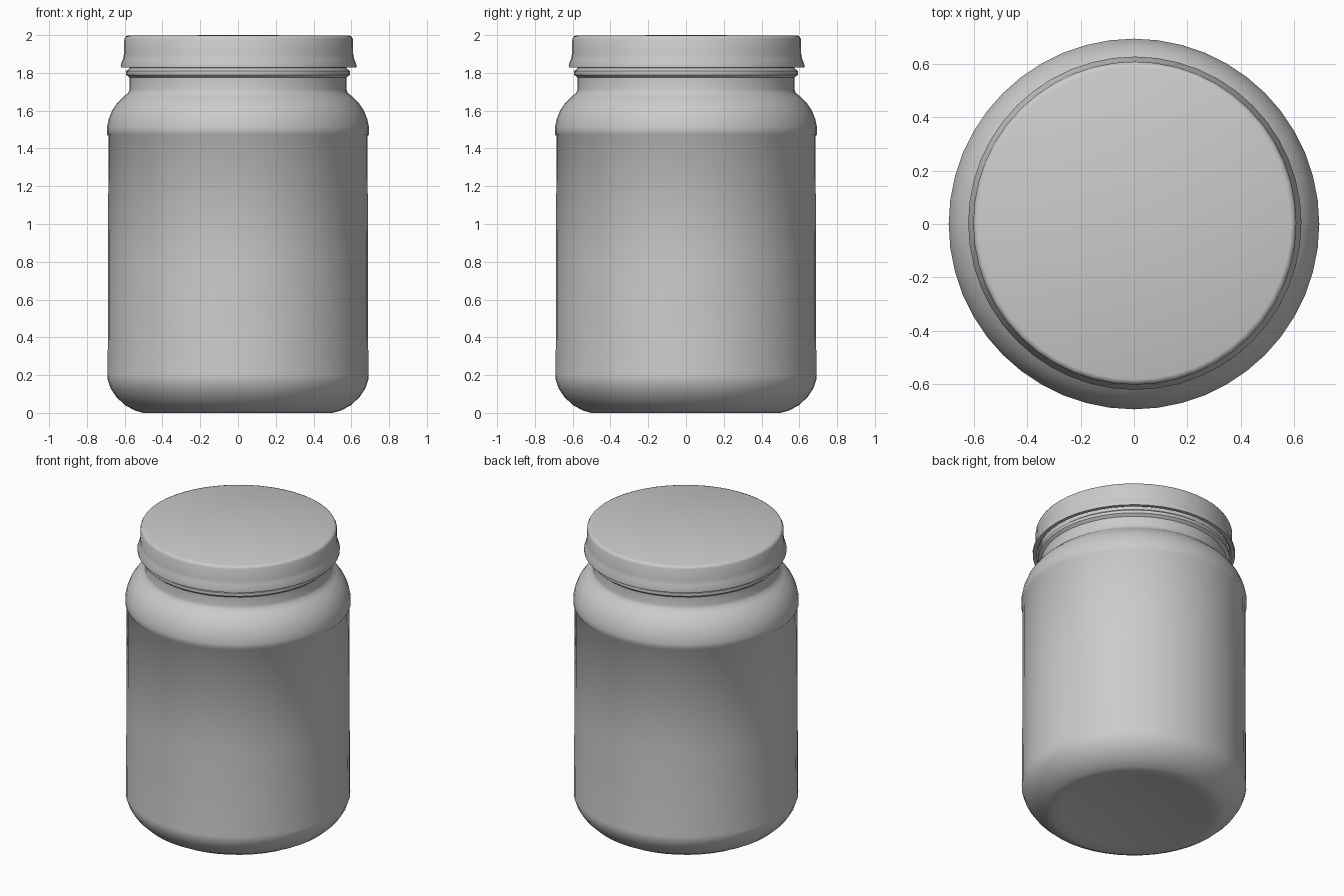
import bpy, bmesh, math

if "Cube" in bpy.data.objects:
    bpy.data.objects.remove(bpy.data.objects["Cube"])

SIDES = 48

grey = bpy.data.materials.new("plain grey")
grey.diffuse_color = (0.6, 0.6, 0.6, 1.0)
grey.use_nodes = True
grey.node_tree.nodes["Principled BSDF"].inputs["Base Color"].default_value = grey.diffuse_color


def lathe(name, profile, angle, centre=(0.0, 0.0)):
    """Spin a closed (radius, height) profile; zero radius makes a pole."""
    bm = bmesh.new()
    rings = []
    for r, z in profile:
        if r == 0:
            rings.append([bm.verts.new((centre[0], centre[1], z))])
        else:
            rings.append([bm.verts.new((centre[0] + r * math.cos(2 * math.pi * i / SIDES),
                                        centre[1] + r * math.sin(2 * math.pi * i / SIDES), z))
                          for i in range(SIDES)])
    for a, b in zip(rings, rings[1:]):
        for i in range(SIDES):
            j = (i + 1) % SIDES
            if len(a) == 1:
                bm.faces.new((a[0], b[j], b[i]))
            elif len(b) == 1:
                bm.faces.new((a[i], a[j], b[0]))
            else:
                bm.faces.new((a[i], a[j], b[j], b[i]))
    bmesh.ops.recalc_face_normals(bm, faces=bm.faces)
    mesh = bpy.data.meshes.new(name)
    bm.to_mesh(mesh)
    bm.free()
    mesh.materials.append(grey)
    obj = bpy.data.objects.new(name, mesh)
    bpy.context.collection.objects.link(obj)
    bpy.ops.object.select_all(action='DESELECT')
    obj.select_set(True)
    bpy.context.view_layer.objects.active = obj
    bpy.ops.object.shade_smooth_by_angle(angle=math.radians(angle))
    return obj


# Jar: slightly recessed base, rounded heel, label panel, shoulder, neck and neck bead
lathe("jar_body", [
    (0, 0.02), (0.44, 0.018), (0.50, 0.0), (0.545, 0.012), (0.60, 0.042),
    (0.645, 0.085), (0.675, 0.13), (0.692, 0.18), (0.69, 0.20),
    (0.688, 0.80), (0.686, 1.465), (0.694, 1.475), (0.694, 1.51),
    (0.685, 1.555), (0.667, 1.60), (0.64, 1.64), (0.605, 1.675), (0.58, 1.695),
    (0.574, 1.715), (0.574, 1.775), (0.592, 1.79), (0.592, 1.81),
    (0.574, 1.825), (0.574, 1.90), (0, 1.90)], 40)

# Lid: hollow cap with flared lower rim and softened top edge
lathe("lid", [
    (0, 1.95), (0.575, 1.95), (0.59, 1.84), (0.60, 1.828), (0.623, 1.828),
    (0.624, 1.842), (0.612, 1.875), (0.607, 1.90), (0.605, 1.98),
    (0.598, 1.993), (0.585, 1.998), (0, 2.0)], 50, (0.003, 0.003))
